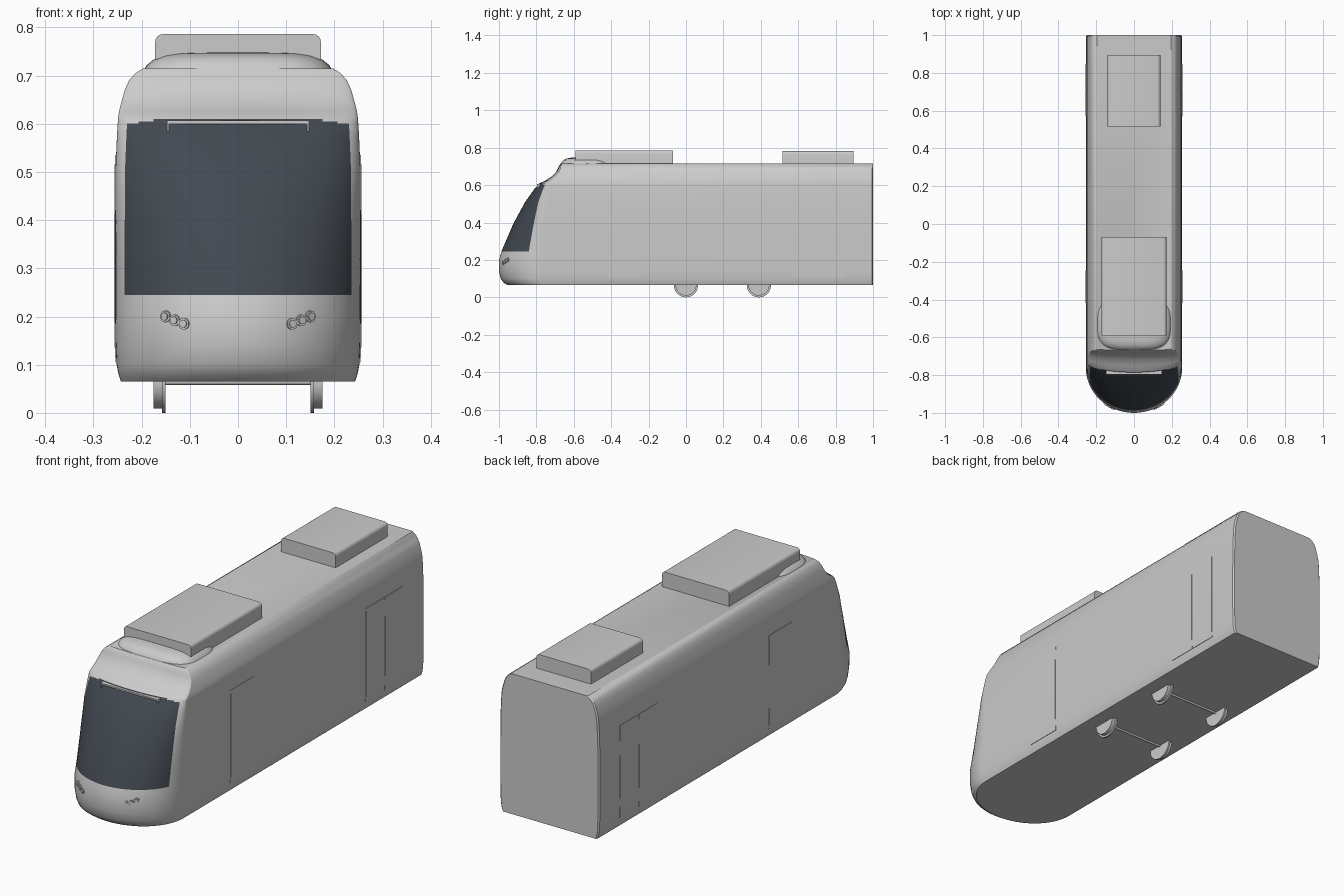
import bpy, bmesh, math
from mathutils import Vector

if "Cube" in bpy.data.objects:
    bpy.data.objects.remove(bpy.data.objects["Cube"], do_unlink=True)


def material(name, rgb):
    mat = bpy.data.materials.new(name)
    mat.use_nodes = True
    mat.diffuse_color = (*rgb, 1)
    mat.node_tree.nodes["Principled BSDF"].inputs["Base Color"].default_value = (*rgb, 1)
    return mat


GREY = material("light_grey", (0.6, 0.6, 0.6))
GLASS = material("dark_glass", (0.055, 0.066, 0.082))


def finish(name, bm, mats=(GREY,), angle=32):
    bmesh.ops.recalc_face_normals(bm, faces=bm.faces)
    mesh = bpy.data.meshes.new(name)
    bm.to_mesh(mesh)
    bm.free()
    obj = bpy.data.objects.new(name, mesh)
    bpy.context.collection.objects.link(obj)
    for mat in mats:
        mesh.materials.append(mat)
    bpy.ops.object.select_all(action="DESELECT")
    obj.select_set(True)
    bpy.context.view_layer.objects.active = obj
    bpy.ops.object.shade_smooth_by_angle(angle=math.radians(angle))
    return obj


def loft(rings):
    """Skin a stack of closed rings and cap both ends."""
    bm = bmesh.new()
    rows = [[bm.verts.new(p) for p in ring] for ring in rings]
    for low, high in zip(rows, rows[1:]):
        for i in range(len(low)):
            j = (i + 1) % len(low)
            bm.faces.new((low[i], low[j], high[j], high[i]))
    bm.faces.new(rows[0][::-1])
    bm.faces.new(rows[-1])
    return bm


def prism(name, profile, y0, y1):
    """Extrude an x-z profile along y."""
    return finish(name, loft([[(x, y, z) for x, z in profile] for y in (y0, y1)]))


def cylinder(bm, start, end, radius, sides=32):
    start, end = Vector(start), Vector(end)
    axis = end - start
    turn = axis.to_track_quat("Z", "Y").to_matrix().to_4x4()
    turn.translation = (start + end) / 2
    bmesh.ops.create_cone(bm, cap_ends=True, segments=sides, radius1=radius,
                          radius2=radius, depth=axis.length, matrix=turn)


# Body sections: height, half width, nose tip y, nose depth
SECTIONS = [
    (.065, .243, -.955, .21), (.08, .248, -.977, .22), (.1, .252, -.99, .235),
    (.14, .254, -1, .24), (.2, .255, -1, .24), (.25, .255, -.985, .237),
    (.39, .255, -.925, .18), (.51, .254, -.86, .115), (.58, .251, -.81, .075),
    (.61, .249, -.783, .055), (.625, .247, -.75, .04), (.645, .242, -.72, .03),
    (.67, .235, -.695, .02), (.69, .226, -.685, .015), (.705, .213, -.678, .01),
    (.715, .197, -.67, .01)]


def section(z):
    for a, b in zip(SECTIONS, SECTIONS[1:]):
        if z <= b[0] + 1e-6:
            t = (z - a[0]) / (b[0] - a[0])
            return [p + (q - p) * t for p, q in zip(a, b)][1:]


def nose_point(x, z):
    """Point and outward normal on the nose."""
    w, tip, depth = section(z)
    rise = math.sqrt(1 - (x / w) ** 2)
    normal = Vector((x / w ** 2, -rise / depth, 0)).normalized()
    return Vector((x, tip + depth * (1 - rise), z)), normal


# Body shell, columns placed so one lands on the windscreen edge
GLASS_EDGE = math.asin(0.922)
half = [GLASS_EDGE * i / 12 for i in range(13)]
half += [GLASS_EDGE + (math.pi / 2 - GLASS_EDGE) * i / 6 for i in range(1, 7)]
angles = [-a for a in half[:0:-1]] + half


def body_ring(z):
    w, tip, depth = section(z)
    ring = [(w * math.sin(a), tip + depth * (1 - math.cos(a)), z) for a in angles]
    return ring + [(w, .994, z), (w - .006, 1, z), (.006 - w, 1, z), (-w, .994, z)]


levels = {s[0] for s in SECTIONS} | {.245, .32, .45}
levels |= {round(.585 + .004 * i, 3) for i in range(6)}
bm = loft([body_ring(z) for z in sorted(levels)])
for face in bm.faces:
    c = face.calc_center_median()
    w, tip, depth = section(c.z)
    side = abs(c.x) / w
    top = .61 - .02 * side ** 6
    if len(face.verts) == 4 and c.y < -.7 and side < .922 and .245 < c.z < top:
        face.material_index = 1
finish("body", bm, (GREY, GLASS))

# Roof fairing behind the nose
rings = []
for scale, height in ((1, -.003), (.97, .007), (.9, .018), (.8, .026), (.65, .031), (.4, .033)):
    ring = []
    for i in range(48):
        a = math.tau * i / 48
        c, s = math.cos(a), math.sin(a)
        ring.append((.195 * scale * math.copysign(abs(c) ** .6, c),
                     -.53 + .14 * scale * math.copysign(abs(s) ** .6, s), .715 + height))
    rings.append(ring)
finish("roof_fairing", loft(rings), angle=50)


# Roof equipment boxes with rounded upper edges
def roof_box(name, w, top, y0, y1, r=.016):
    right = [(w, .71)]
    for i in range(5):
        a = math.pi / 2 * i / 4
        right.append((w - r + r * math.cos(a), top - r + r * math.sin(a)))
    prism(name, right + [(-x, z) for x, z in right[::-1]], y0, y1)


roof_box("front_roof_unit", .172, .786, -.59, -.07)
roof_box("rear_roof_unit", .14, .781, .515, .895)


# Doors: thin curved plates following the side walls
def door(name, side, y0, y1):
    heights = [.105, .14, .2, .39, .51, .535]
    outer = [(side * (section(z)[0] + .002), z) for z in heights]
    inner = [(side * (section(z)[0] - .004), z) for z in heights[::-1]]
    prism(name, outer + inner, y0, y1)


for side, label in ((1, "left"), (-1, "right")):
    door("front_door_" + label, side, -.418, -.245)
    door("rear_door_a_" + label, side, .57, .709)
    door("rear_door_b_" + label, side, .711, .848)

    # Headlight cluster: three rimmed lamps
    for n, (x, z) in enumerate(((.15, .2), (.131, .192), (.112, .185))):
        point, normal = nose_point(side * x, z)
        bm = bmesh.new()
        cylinder(bm, point - normal * .008, point + normal * .003, .012, 20)
        cylinder(bm, point, point + normal * .006, .008, 20)
        finish(f"headlight_{label}_{n + 1}", bm)

    # Flanged wheels
    for y, place in ((0, "front"), (.39, "rear")):
        bm = bmesh.new()
        cylinder(bm, (side * .15, y, .065), (side * .158, y, .065), .065, 40)
        cylinder(bm, (side * .157, y, .065), (side * .175, y, .065), .056, 40)
        finish(f"{place}_wheel_{label}", bm)

# Axles
for y, place in ((0, "front"), (.39, "rear")):
    bm = bmesh.new()
    cylinder(bm, (-.155, y, .064), (.155, y, .064), .006, 12)
    finish(place + "_axle", bm)

# Bracket bar across the top of the windscreen
bar = [(-.147, .584), (-.147, .607), (.147, .607), (.147, .584),
       (.143, .584), (.143, .6), (-.143, .6), (-.143, .584)]
prism("windscreen_bar", bar, -.797, -.765)
